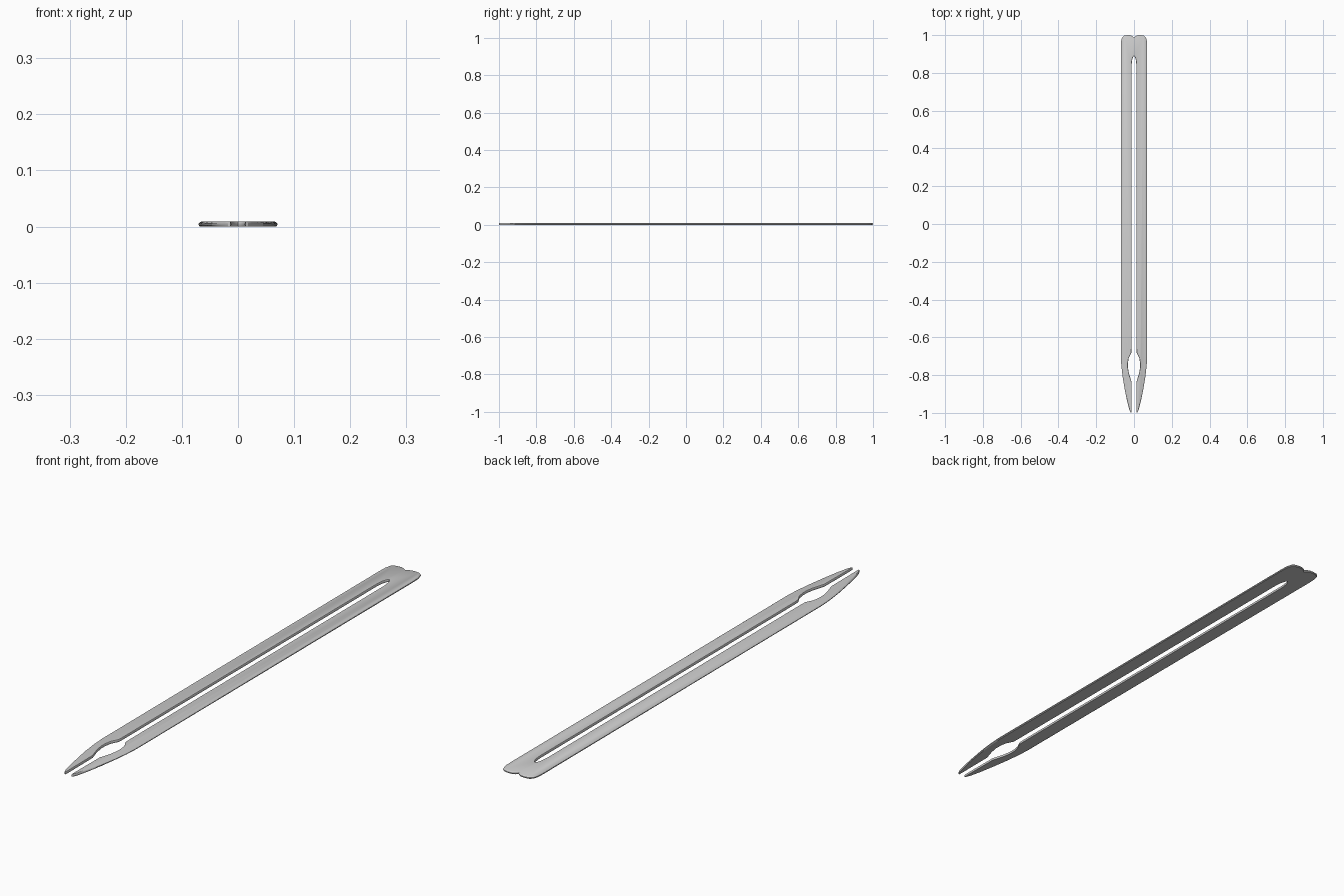
import bpy, bmesh, math
from mathutils import Vector

if "Cube" in bpy.data.objects:
    bpy.data.objects.remove(bpy.data.objects["Cube"])

# Right half of the outline: top notch -> outer edge -> tip
OUTER = [(0.0, 0.987), (0.007, 0.994), (0.018, 0.999), (0.035, 1.0), (0.052, 0.997),
         (0.063, 0.988), (0.069, 0.965), (0.070, 0.93), (0.070, -0.70), (0.067, -0.75),
         (0.060, -0.81), (0.050, -0.87), (0.037, -0.935), (0.025, -0.982), (0.018, -0.997)]
# Tip -> clip eye -> long slot -> slot end
INNER = [(0.013, -1.0), (0.012, -0.985), (0.013, -0.835), (0.018, -0.82), (0.027, -0.79),
         (0.032, -0.76), (0.032, -0.735), (0.028, -0.71), (0.019, -0.692), (0.014, -0.682),
         (0.013, -0.66), (0.013, 0.84), (0.010, 0.868), (0.005, 0.884), (0.0, 0.890)]

# Thickness rings: z, outer inset, slot inset (rounded edge)
RINGS = [(0.0, 0.004, 0.001), (0.0025, 0.0, 0.0), (0.005, 0.0, 0.0),
         (0.0075, 0.004, 0.0005), (0.009, 0.010, 0.0015)]

half = [(Vector(p), True) for p in OUTER] + [(Vector(p), False) for p in INNER]
mirrored = [(Vector((-p.x, p.y)), o) for p, o in reversed(half[1:-1])]
loop = half + mirrored
n = len(loop)


def inset_point(i, d_out, d_in):
    p, outer = loop[i]
    t = (loop[(i + 1) % n][0] - loop[i - 1][0]).normalized()
    d = d_out if outer else d_in
    # Thin the inset toward the narrow tips
    d *= max(0.15, min(1.0, (p.y + 1.0) / 0.2)) if outer else 1.0
    if outer and p.y > 0.9:
        d *= 0.5
    return p + Vector((t.y, -t.x)) * d


bm = bmesh.new()
rings = []
for z, d_out, d_in in RINGS:
    rings.append([bm.verts.new((*inset_point(i, d_out, d_in), z)) for i in range(n)])
for a, b in zip(rings, rings[1:]):
    for i in range(n):
        j = (i + 1) % n
        bm.faces.new((a[i], a[j], b[j], b[i]))
bm.faces.new(rings[-1])
bm.faces.new(rings[0])
bmesh.ops.recalc_face_normals(bm, faces=bm.faces)

# Flat two-pronged clip
mesh = bpy.data.meshes.new("flat_clip")
bm.to_mesh(mesh)
bm.free()
clip = bpy.data.objects.new("flat_clip", mesh)
bpy.context.collection.objects.link(clip)
bpy.context.view_layer.objects.active = clip
clip.select_set(True)
bpy.ops.object.shade_smooth_by_angle(angle=math.radians(30))
